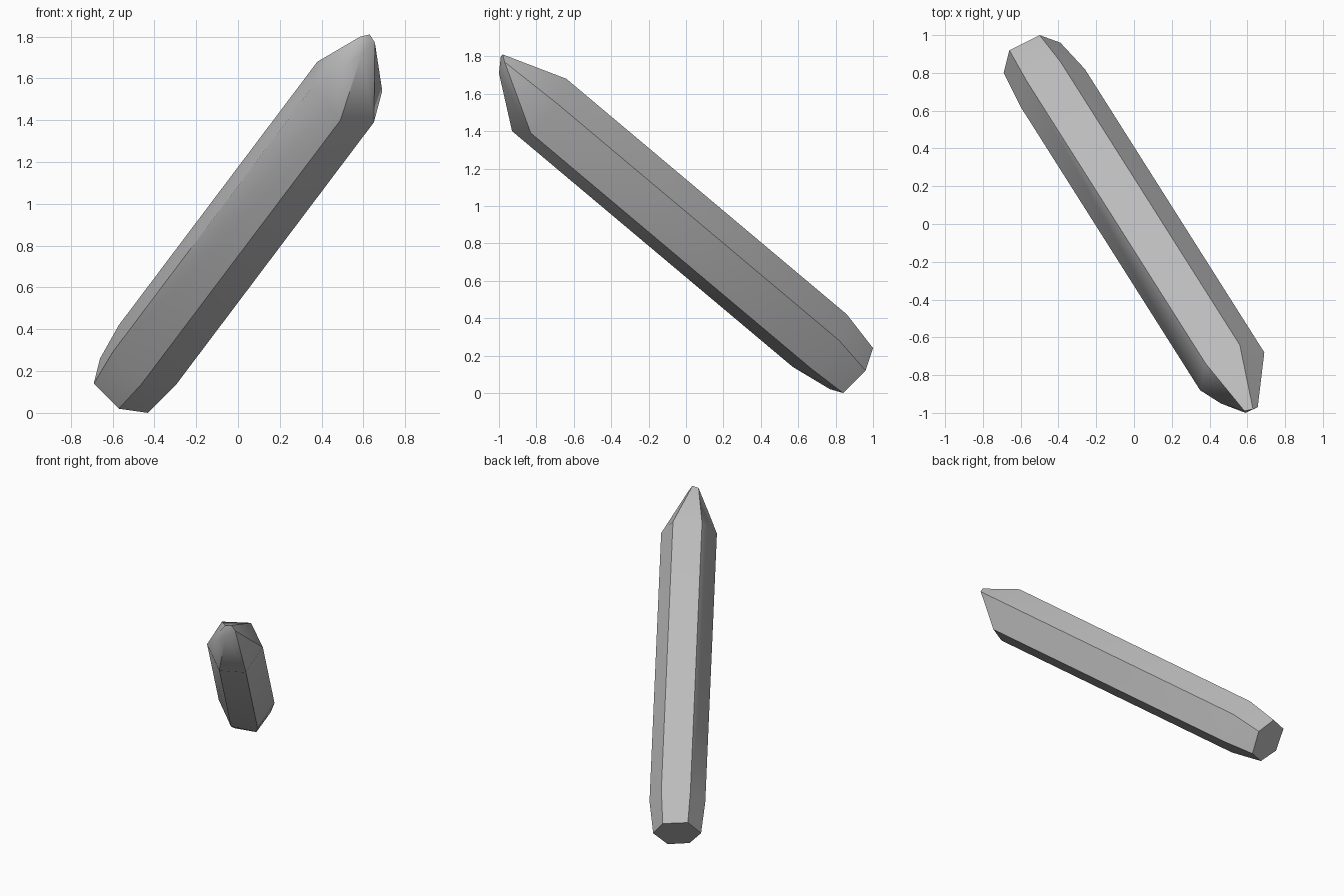
import bpy
import bmesh
import math
from mathutils import Vector

# Start without the default object
default_object = bpy.data.objects.get("Cube")
if default_object:
    bpy.data.objects.remove(default_object, do_unlink=True)


def make_material(name, color):
    material = bpy.data.materials.new(name)
    material.use_nodes = True
    material.diffuse_color = color
    shader = material.node_tree.nodes["Principled BSDF"]
    shader.inputs["Base Color"].default_value = color
    shader.inputs["Roughness"].default_value = 0.6
    return material


def convex_object(name, points, material):
    """Wrap a convex faceted solid around the points."""
    mesh = bpy.data.meshes.new(name)
    bm = bmesh.new()
    for point in points:
        bm.verts.new(point)
    bmesh.ops.convex_hull(bm, input=bm.verts[:])
    # Merge the coplanar triangles of the long sides and the end cap
    bmesh.ops.dissolve_limit(bm, angle_limit=math.radians(1.5),
                             verts=bm.verts[:], edges=bm.edges[:])
    bmesh.ops.recalc_face_normals(bm, faces=bm.faces[:])
    bm.to_mesh(mesh)
    bm.free()
    mesh.materials.append(material)
    obj = bpy.data.objects.new(name, mesh)
    bpy.context.collection.objects.link(obj)
    return obj


# Six-sided shoulder ring below the tip, and the same ring slid down the shaft
shaft = Vector((0.95, -1.5, 1.26))
shoulder = [Vector(p) for p in (
    (0.38, -0.74, 1.68), (0.56, -0.64, 1.68), (0.69, -0.68, 1.54),
    (0.65, -0.83, 1.39), (0.49, -0.93, 1.40), (0.35, -0.88, 1.55))]
lower_ring = [p - shaft for p in shoulder]

# Narrower flat end of the shaft
end_cap = [
    (-0.66, 0.92, 0.26), (-0.50, 1.0, 0.24), (-0.39, 0.96, 0.12),
    (-0.43, 0.84, 0.0), (-0.57, 0.77, 0.02), (-0.69, 0.80, 0.14)]

# Blunt off-centre tip, with one extra point on its side ridge
tip = [
    (0.585, -0.99, 1.80), (0.63, -0.98, 1.81), (0.655, -0.97, 1.77),
    (0.59, -1.0, 1.71), (0.46, -0.95, 1.635)]

grey = make_material("stone grey", (0.5, 0.5, 0.5, 1.0))
crystal = convex_object("crystal_shaft", shoulder + lower_ring + end_cap + tip, grey)

# Soft tip and bevel, crisp lengthwise edges
bpy.ops.object.select_all(action="DESELECT")
crystal.select_set(True)
bpy.context.view_layer.objects.active = crystal
bpy.ops.object.shade_smooth_by_angle(angle=math.radians(40))
